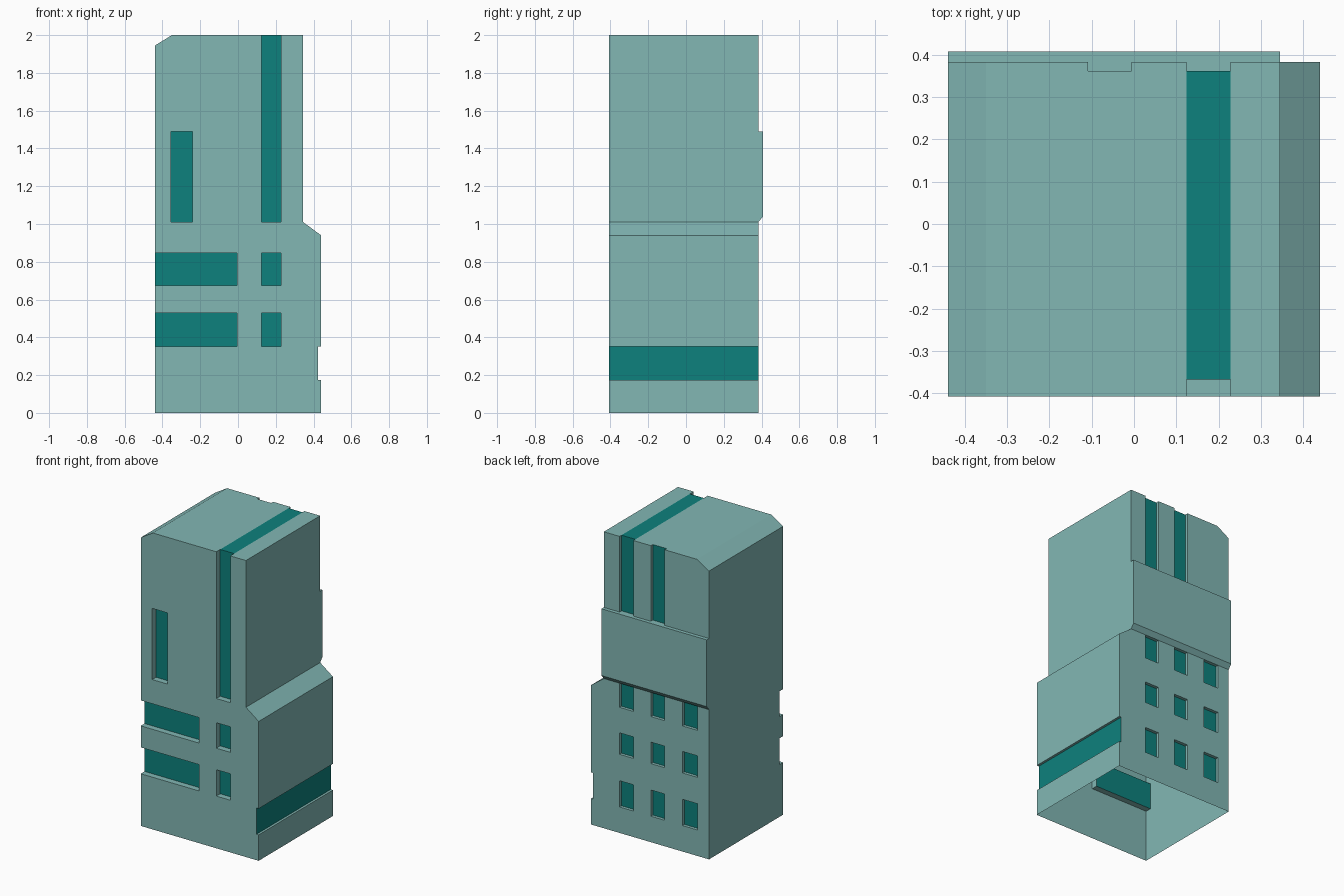
import bpy, bmesh
from mathutils import Vector

if "Cube" in bpy.data.objects:
    bpy.data.objects.remove(bpy.data.objects["Cube"])


def material(name, rgb):
    m = bpy.data.materials.new(name)
    m.diffuse_color = (*rgb, 1)
    m.use_nodes = True
    m.node_tree.nodes["Principled BSDF"].inputs["Base Color"].default_value = m.diffuse_color
    return m


WALL = material("pale_teal_wall", (0.223, 0.474, 0.456))
GLASS = material("dark_teal_glass", (0.004, 0.220, 0.205))


def add_object(name, bm):
    bmesh.ops.recalc_face_normals(bm, faces=bm.faces)
    me = bpy.data.meshes.new(name)
    bm.to_mesh(me)
    bm.free()
    ob = bpy.data.objects.new(name, me)
    bpy.context.collection.objects.link(ob)
    me.materials.append(WALL)
    me.materials.append(GLASS)
    return ob


def prism(name, points, shift):
    """Extrude a closed 3D outline along a vector."""
    bm = bmesh.new()
    face = bm.faces.new([bm.verts.new(p) for p in points])
    ext = bmesh.ops.extrude_face_region(bm, geom=[face], use_keep_orig=True)
    verts = [g for g in ext["geom"] if isinstance(g, bmesh.types.BMVert)]
    bmesh.ops.translate(bm, verts=verts, vec=shift)
    return add_object(name, bm)


FRONT, BACK, OUT = -0.408, 0.383, 0.408
FRONT_GLASS, BACK_GLASS, SIDE_GLASS = -0.367, 0.362, 0.424
COLS = [(-0.355, -0.242), (-0.109, -0.006), (0.124, 0.228)]
ROWS = [(0.175, 0.352), (0.352, 0.53), (0.53, 0.675), (0.675, 0.847), (0.847, 1.01)]

# tower body: stepped, chamfered outline
outline = [(-0.44, 0), (0.44, 0), (0.44, 0.94), (0.345, 1.01),
           (0.345, 2), (-0.35, 2), (-0.44, 1.945)]
tower = prism("tower_body", [(x, FRONT, z) for x, z in outline], (0, BACK - FRONT, 0))

# window recess cutters
cut = bmesh.new()


def recess(xs, ys, zs):
    g = bmesh.ops.create_cube(cut, size=1)
    for v in g["verts"]:
        v.co = Vector((xs[v.co.x > 0], ys[v.co.y > 0], zs[v.co.z > 0]))


front_y, back_y = (-0.6, FRONT_GLASS), (BACK_GLASS, 0.6)
for r in (1, 3):
    recess((-0.6, COLS[1][1]), front_y, ROWS[r])
    recess(COLS[2], front_y, ROWS[r])
recess(COLS[0], front_y, (1.01, 1.49))
recess(COLS[2], front_y, (1.01, 2.2))
for c in COLS:
    for r in (0, 2, 4):
        recess(c, back_y, ROWS[r])
for c in COLS[1:]:
    recess(c, back_y, (1.49, 2.2))
recess((SIDE_GLASS, 0.6), (-0.6, 0.6), ROWS[0])
cutter = add_object("window_cutter", cut)

mod = tower.modifiers.new("windows", 'BOOLEAN')
mod.operation = 'DIFFERENCE'
mod.solver = 'EXACT'
mod.object = cutter
dg = bpy.context.evaluated_depsgraph_get()
cut_mesh = bpy.data.meshes.new_from_object(tower.evaluated_get(dg))
tower.modifiers.clear()
tower.data = cut_mesh
bpy.data.objects.remove(cutter)
cut_mesh.materials.clear()
cut_mesh.materials.append(WALL)
cut_mesh.materials.append(GLASS)

# roof strip, glass colouring and open underside
bm = bmesh.new()
bm.from_mesh(cut_mesh)
bm.normal_update()
for x in COLS[2]:
    roof = [f for f in bm.faces if f.normal.z > 0.95 and f.calc_center_median().z > 1.99]
    geom = roof + list({e for f in roof for e in f.edges}) + list({v for f in roof for v in f.verts})
    bmesh.ops.bisect_plane(bm, geom=geom, dist=1e-5, plane_co=(x, 0, 0), plane_no=(1, 0, 0))
bm.normal_update()
for f in bm.faces:
    c, n = f.calc_center_median(), f.normal
    glass = ((n.y < -0.9 and c.y > FRONT + 0.02)
             or (n.y > 0.9 and c.y < BACK - 0.01)
             or (n.x > 0.9 and 0.4 < c.x < 0.432)
             or (n.z > 0.95 and c.z > 1.99 and COLS[2][0] < c.x < COLS[2][1]))
    f.material_index = int(glass)
    f.smooth = False
bottom = [f for f in bm.faces if f.normal.z < -0.9 and f.calc_center_median().z < 0.001]
bmesh.ops.delete(bm, geom=bottom, context='FACES')
bm.to_mesh(cut_mesh)
bm.free()

# protruding band on the back
band = [(BACK, 1.01), (OUT, 1.04), (OUT, 1.49), (BACK, 1.49)]
prism("back_band", [(-0.44, y, z) for y, z in band], (0.785, 0, 0))
